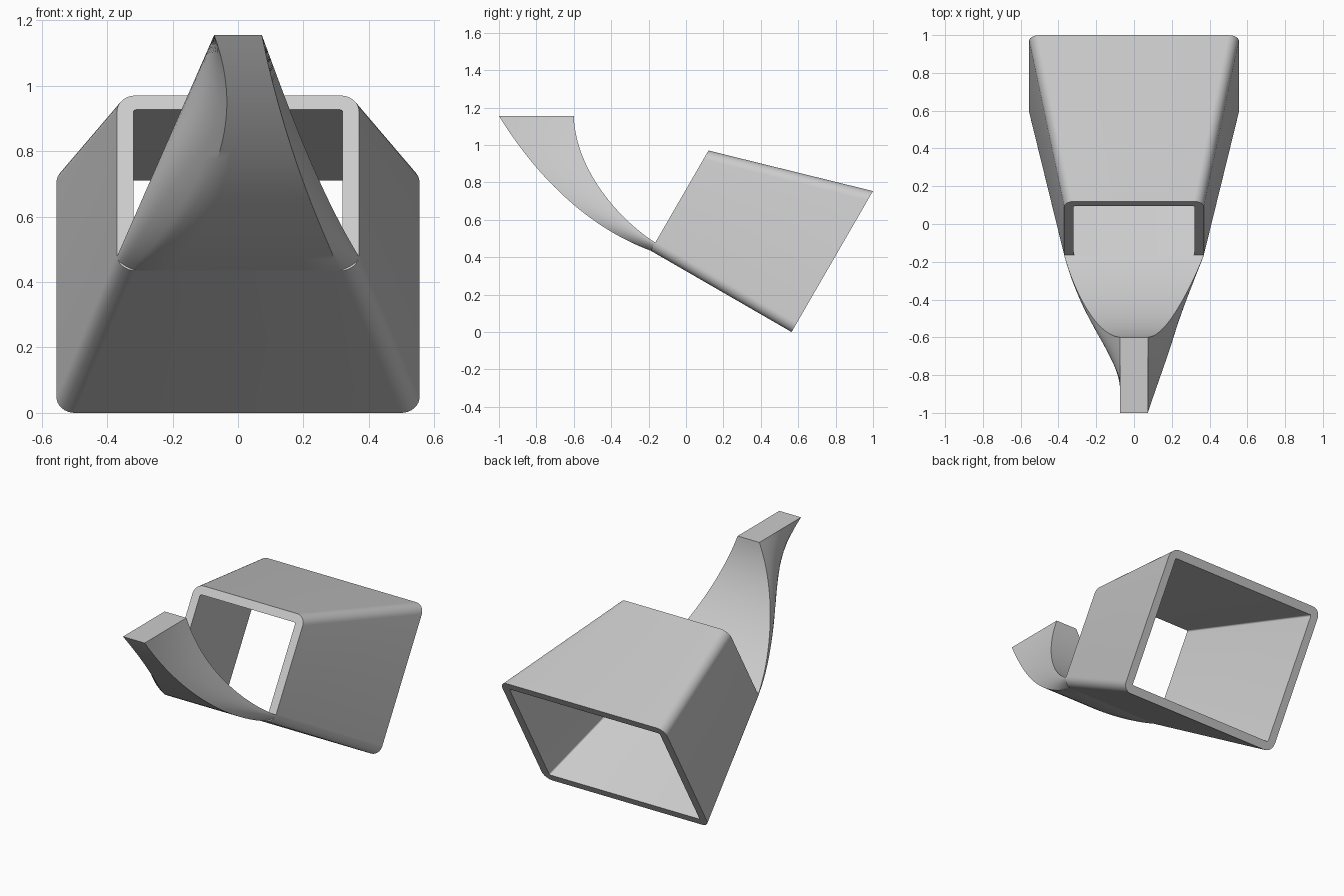
import bpy, bmesh
from math import sin, cos, pi, radians
from mathutils import Vector

cube = bpy.data.objects.get("Cube")
if cube:
    bpy.data.objects.remove(cube)

grey = bpy.data.materials.new("plain_grey")
grey.use_nodes = True
grey.diffuse_color = (0.6, 0.6, 0.6, 1)
grey.node_tree.nodes["Principled BSDF"].inputs["Base Color"].default_value = (0.6, 0.6, 0.6, 1)

TILT = radians(30)
LENGTH, WALL, RADIUS = 0.87, 0.05, 0.056


def tilted(x, s, u):
    """Point in the tilted tube frame: s along the tube, u across it."""
    return Vector((x, -0.189 + s * cos(TILT) + u * sin(TILT),
                   0.435 - s * sin(TILT) + u * cos(TILT)))


def bezier(t, a, b, c, d):
    k = 1 - t
    return a * k**3 + b * 3 * k * k * t + c * 3 * k * t * t + d * t**3


def loft(name, rings, closed=False, cap_end=False):
    bm = bmesh.new()
    rows = [[bm.verts.new(p) for p in ring] for ring in rings]
    pairs = list(zip(rows, rows[1:]))
    if closed:
        pairs.append((rows[-1], rows[0]))
    for a, b in pairs:
        n = len(a)
        for i in range(n):
            j = (i + 1) % n
            bm.faces.new((a[i], a[j], b[j], b[i]))
    if cap_end:
        bm.faces.new(rows[-1])
    bmesh.ops.recalc_face_normals(bm, faces=bm.faces)
    mesh = bpy.data.meshes.new(name)
    bm.to_mesh(mesh)
    bm.free()
    mesh.materials.append(grey)
    obj = bpy.data.objects.new(name, mesh)
    bpy.context.collection.objects.link(obj)
    bpy.ops.object.select_all(action='DESELECT')
    obj.select_set(True)
    bpy.context.view_layer.objects.active = obj
    bpy.ops.object.shade_smooth_by_angle(angle=radians(35))
    return obj


def rounded_ring(half, height, s, inset, r):
    """Rounded rectangle standing across the tube at distance s."""
    w, lo, hi = half - inset, inset, height - inset
    centres = [(w - r, hi - r), (r - w, hi - r), (r - w, lo + r), (w - r, lo + r)]
    pts = []
    for q, (cx, cu) in enumerate(centres):
        for k in range(9):
            a = (q + k / 8) * pi / 2
            pts.append(tilted(cx + r * cos(a), s, cu + r * sin(a)))
    return pts


# Flared open tube
front, back = (0.37, 0.618, 0), (0.555, 0.87, LENGTH)
loft("tube", [rounded_ring(*front, 0, RADIUS), rounded_ring(*back, 0, RADIUS),
              rounded_ring(*back, WALL, 0.01), rounded_ring(*front, WALL, 0.01)],
     closed=True)


# Upswept spout: lofted sections between an upper and a lower curve
def side_arc(a, c, b, n=8):
    return [a * (1 - k / n)**2 + c * 2 * (k / n) * (1 - k / n) + b * (k / n)**2
            for k in range(n + 1)]


def spout_section(t):
    uy = bezier(t, -0.164, -0.35, -0.59, -0.6)
    uz = bezier(t, 0.478, 0.595, 0.86, 1.155)
    ly = bezier(t, -0.189, -0.5, -0.78, -1.0)
    lz = bezier(t, 0.435, 0.55, 0.80, 1.155)
    half = 0.37 - 0.297 * (uz - 0.478) / 0.677
    ul = Vector((-half, uy, uz))
    ur = Vector((half - 0.02 * sin(pi * t), uy, uz))
    ll = Vector((bezier(t, -0.312, -0.18, 0.06, -0.073), ly, lz))
    lr = Vector((bezier(t, 0.312, 0.26, 0.145, 0.073), ly, lz))
    # left side swells outward, right side flattens toward the tip
    cl = (ul + ll) / 2
    cl.x = ul.x
    cr = (ur + lr) / 2
    cr.x += (ur.x - cr.x) * (1 - t)
    left, right = side_arc(ul, cl, ll), side_arc(lr, cr, ur)
    floor = [ll.lerp(lr, k / 6) for k in range(1, 6)]
    top = [ur.lerp(ul, k / 6) for k in range(1, 6)]
    return left + floor + right + top


loft("spout", [spout_section(i / 32) for i in range(33)], cap_end=True)
